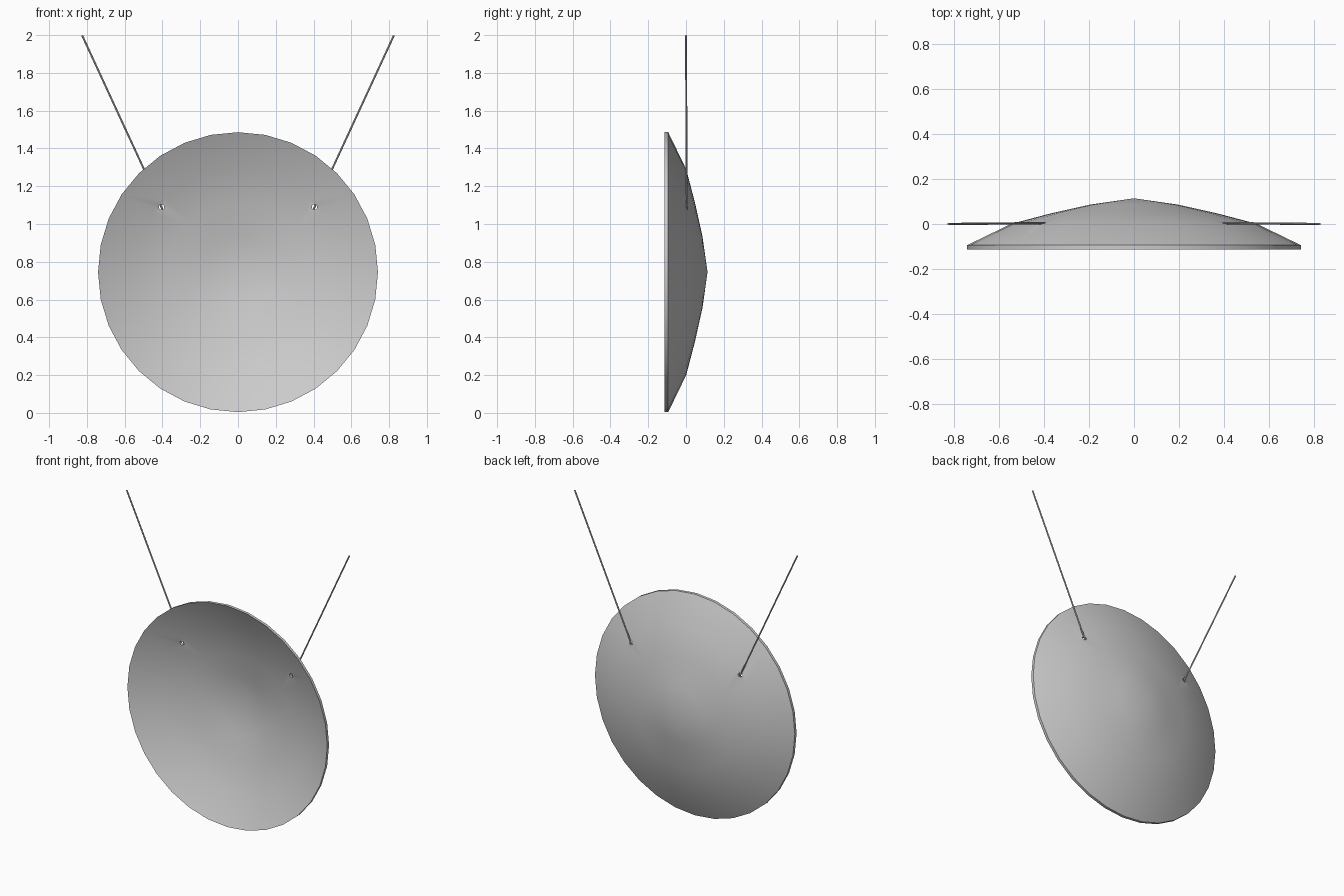
import bpy, bmesh, math
from mathutils import Vector, Matrix

if "Cube" in bpy.data.objects:
    bpy.data.objects.remove(bpy.data.objects["Cube"])

CZ = 0.745
SIDES = 32
THICK = 0.019
# (radius, y) of the rear face, from centre to rim
PROFILE = [(0.19, 0.087), (0.37, 0.047), (0.545, 0.001), (0.741, -0.094)]
APEX = 0.114


def finish(bm, name):
    bmesh.ops.recalc_face_normals(bm, faces=bm.faces)
    me = bpy.data.meshes.new(name)
    bm.to_mesh(me)
    bm.free()
    ob = bpy.data.objects.new(name, me)
    bpy.context.collection.objects.link(ob)
    return ob


def smooth(ob):
    bpy.ops.object.select_all(action='DESELECT')
    ob.select_set(True)
    bpy.context.view_layer.objects.active = ob
    bpy.ops.object.shade_smooth_by_angle(angle=math.radians(35))


def rod(name, a, b, r, seg):
    a, b = Vector(a), Vector(b)
    d = b - a
    bm = bmesh.new()
    m = Matrix.Translation((a + b) / 2) @ d.to_track_quat('Z', 'Y').to_matrix().to_4x4()
    bmesh.ops.create_cone(bm, cap_ends=True, segments=seg, radius1=r, radius2=r,
                          depth=d.length, matrix=m)
    return finish(bm, name)


# Dish: closed shallow bowl, rear and front skins joined at the rim
bm = bmesh.new()


def skin(dy):
    tip = bm.verts.new((0, APEX + dy, CZ))
    rings = []
    for r, y in PROFILE:
        rings.append([bm.verts.new((r * math.sin(2 * math.pi * i / SIDES), y + dy,
                                    CZ + r * math.cos(2 * math.pi * i / SIDES)))
                      for i in range(SIDES)])
    for i in range(SIDES):
        j = (i + 1) % SIDES
        bm.faces.new((tip, rings[0][i], rings[0][j]))
        for p, q in zip(rings, rings[1:]):
            bm.faces.new((p[i], q[i], q[j], p[j]))
    return rings[-1]


back, front = skin(0), skin(-THICK)
for i in range(SIDES):
    j = (i + 1) % SIDES
    bm.faces.new((back[i], front[i], front[j], back[j]))
dish = finish(bm, "dish")

# Two small holes for the hanging wires
cutters = []
for s in (-1, 1):
    c = rod("hole_cutter", (s * 0.405, -0.1, 1.09), (s * 0.405, 0.1, 1.09), 0.014, 12)
    c.hide_render = True
    mod = dish.modifiers.new("hole", 'BOOLEAN')
    mod.operation = 'DIFFERENCE'
    mod.solver = 'EXACT'
    mod.object = c
    cutters.append(c)
bpy.context.view_layer.objects.active = dish
dish.select_set(True)
for mod in list(dish.modifiers):
    bpy.ops.object.modifier_apply(modifier=mod.name)
for c in cutters:
    bpy.data.objects.remove(c)
smooth(dish)

# Hanging wires running from the holes up and outwards
for s, side in ((-1, "left"), (1, "right")):
    w = rod("wire_" + side, (s * 0.400, 0.004, 1.078), (s * 0.825, 0.0, 1.998), 0.005, 8)
    smooth(w)
